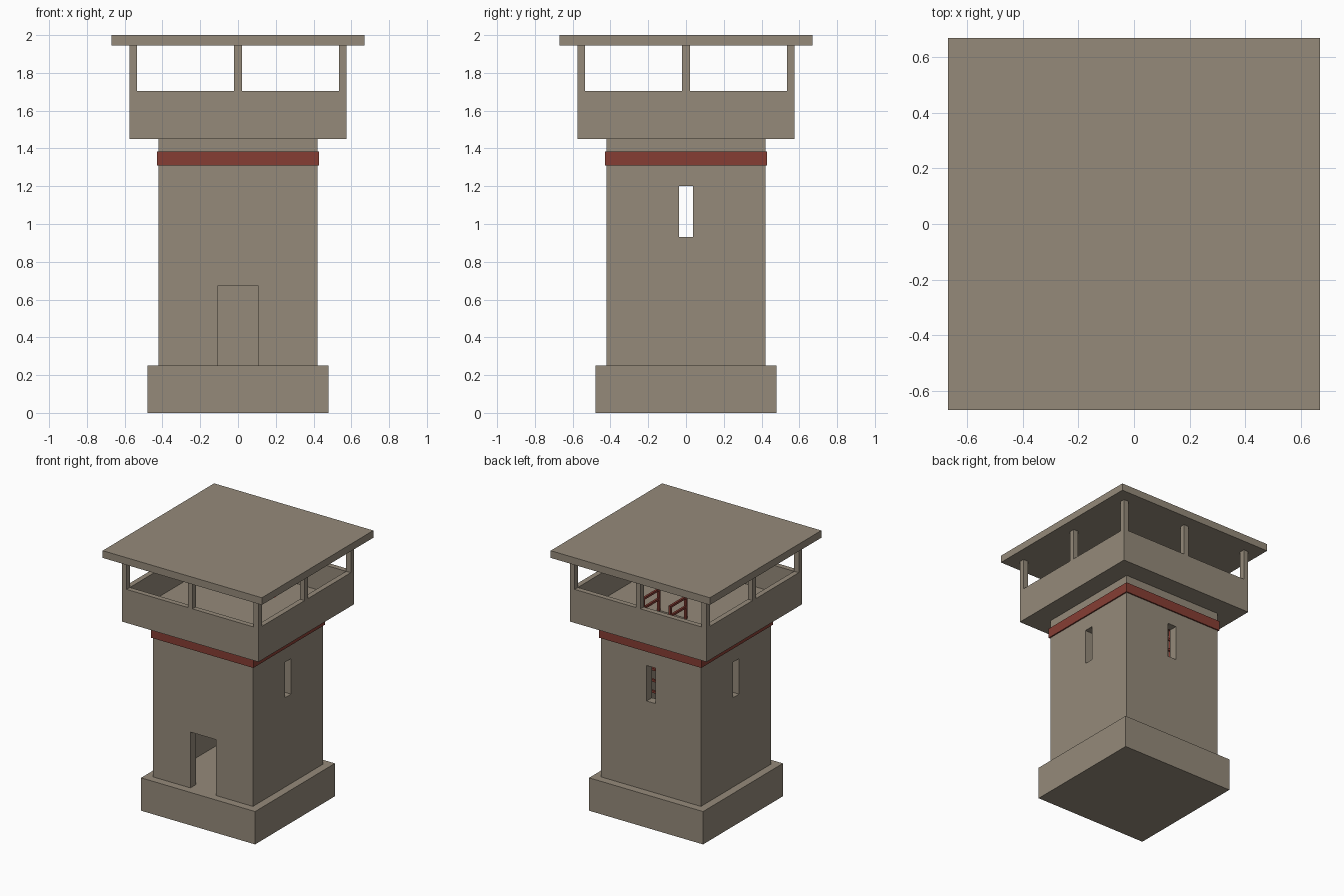
import bpy
import bmesh
from mathutils import Matrix, Vector

default = bpy.data.objects.get("Cube")
if default:
    bpy.data.objects.remove(default, do_unlink=True)


def material(name, rgb):
    mat = bpy.data.materials.new(name)
    mat.use_nodes = True
    mat.diffuse_color = (*rgb, 1)
    mat.node_tree.nodes["Principled BSDF"].inputs["Base Color"].default_value = (*rgb, 1)
    return mat


CONCRETE = material("warm_concrete", (0.30, 0.255, 0.195))
RED = material("brick_red", (0.24, 0.048, 0.034))


def boxes(name, spans, mat):
    """One object made of boxes, each given as (low corner, high corner)."""
    bm = bmesh.new()
    for low, high in spans:
        low, high = Vector(low), Vector(high)
        placing = Matrix.Translation((low + high) / 2) @ Matrix.Diagonal((*(high - low), 1))
        bmesh.ops.create_cube(bm, size=1, matrix=placing)
    mesh = bpy.data.meshes.new(name)
    bm.to_mesh(mesh)
    bm.free()
    mesh.materials.append(mat)
    obj = bpy.data.objects.new(name, mesh)
    bpy.context.collection.objects.link(obj)
    return obj


def block(name, half, z0, z1, mat=CONCRETE):
    return boxes(name, [((-half, -half, z0), (half, half, z1))], mat)


def cut(obj, low, high):
    """Subtract a box and bake the result."""
    cutter = boxes("cutter", [(low, high)], CONCRETE)
    cutter.hide_render = True
    mod = obj.modifiers.new("opening", "BOOLEAN")
    mod.operation, mod.solver, mod.object = "DIFFERENCE", "EXACT", cutter
    graph = bpy.context.evaluated_depsgraph_get()
    mesh = bpy.data.meshes.new_from_object(obj.evaluated_get(graph))
    obj.modifiers.clear()
    obj.data = mesh
    bpy.data.objects.remove(cutter, do_unlink=True)


# Plinth and hollow shaft with doorway and three slit windows
BASE, DECK, INNER = 0.25, 1.45, 0.355
block("plinth", 0.48, 0, BASE)
shaft = block("shaft", 0.42, BASE, DECK)
cut(shaft, (-INNER, -INNER, BASE - 0.1), (INNER, INNER, DECK + 0.1))
cut(shaft, (-0.107, -0.6, BASE - 0.1), (0.107, -0.2, 0.675))
cut(shaft, (-0.6, -0.037, 0.93), (0.6, 0.037, 1.2))
cut(shaft, (-0.037, 0.2, 0.93), (0.037, 0.6, 1.2))

# Painted band around the shaft
band = block("red_band", 0.43, 1.31, 1.385, RED)
cut(band, (-0.415, -0.415, 1.2), (0.415, 0.415, 1.5))

# Lookout tub with a ladder hatch in its floor
PARAPET, OUT, IN = 1.705, 0.575, 0.535
tub = block("lookout_parapet", OUT, DECK, PARAPET)
cut(tub, (-IN, -IN, 1.5), (IN, IN, 2))
cut(tub, (-0.105, 0.16, 1.3), (0.105, INNER, 1.6))

# Roof posts at the corners and the middle of each side
ROOF, MID, w = 1.945, (OUT + IN) / 2, 0.02
posts = [((x - w, y - w, PARAPET), (x + w, y + w, ROOF))
         for x in (-MID, 0, MID) for y in (-MID, 0, MID) if x or y]
boxes("roof_posts", posts, CONCRETE)
block("roof_slab", 0.67, ROOF, 2)

# Guard rails on both sides of the hatch
t = 0.008
rails = []
for x in (-0.113, 0.113):
    for y in (0.165, 0.35):
        rails.append(((x - t, y - t, 1.5), (x + t, y + t, 1.67)))
    for z in (1.59, 1.662):
        rails.append(((x - t, 0.165, z - t), (x + t, 0.35, z + t)))
boxes("hatch_rails", rails, RED)

# Ladder up to the hatch
ladder = [((x - t, 0.25, BASE), (x + t, 0.28, 1.5)) for x in (-0.118, 0.118)]
for i in range(9):
    z = 0.76 + i * 0.085
    ladder.append(((-0.118, 0.257, z - t), (0.118, 0.273, z + t)))
boxes("ladder", ladder, RED)
